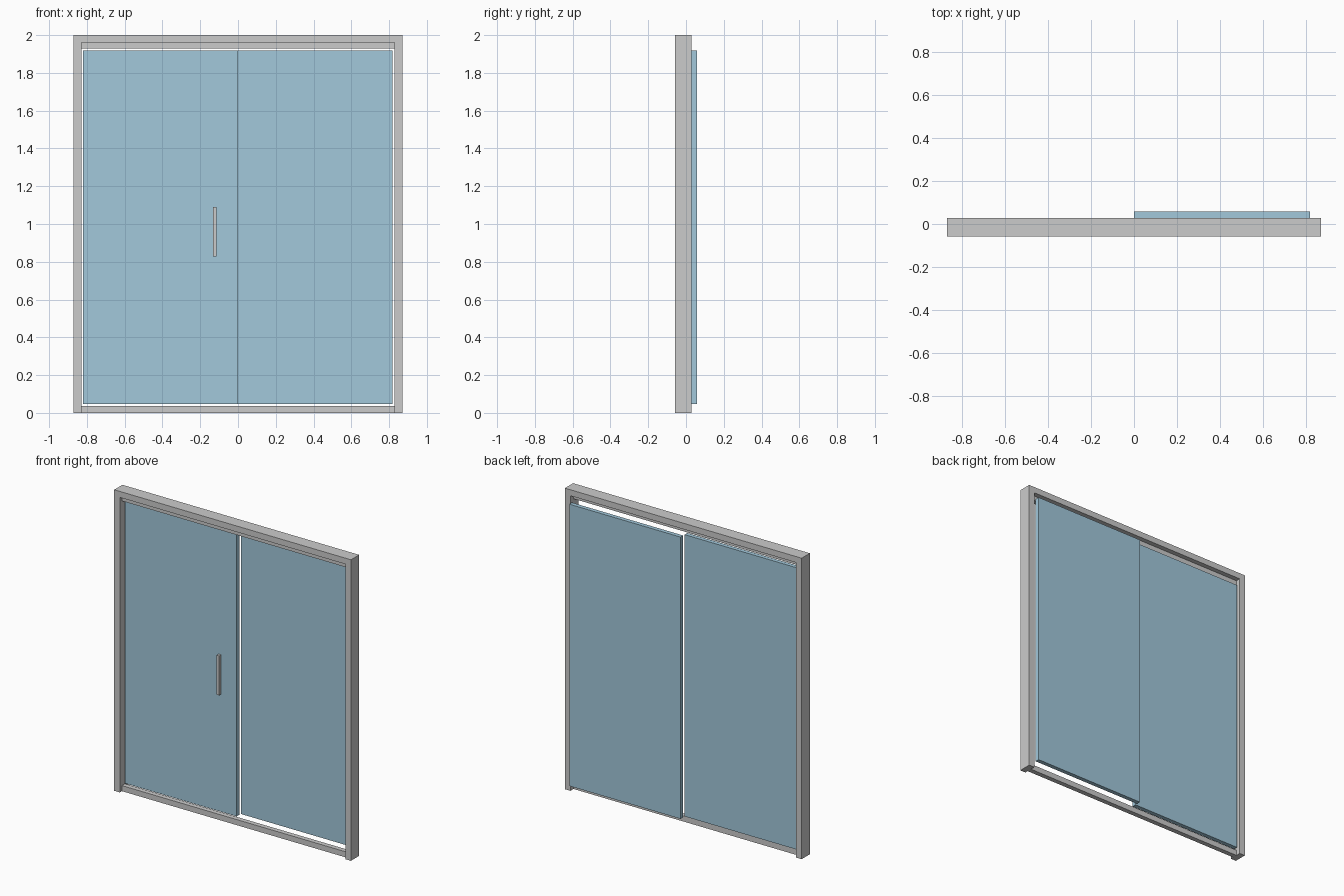
import bpy, bmesh
from mathutils import Matrix, Vector

if "Cube" in bpy.data.objects:
    bpy.data.objects.remove(bpy.data.objects["Cube"])


def box(name, lo, hi, mat=None):
    lo, hi = Vector(lo), Vector(hi)
    bm = bmesh.new()
    size = hi - lo
    bmesh.ops.create_cube(bm, size=1, matrix=Matrix.Diagonal((*size, 1)))
    me = bpy.data.meshes.new(name)
    bm.to_mesh(me)
    bm.free()
    ob = bpy.data.objects.new(name, me)
    ob.location = (lo + hi) / 2
    bpy.context.collection.objects.link(ob)
    if mat:
        me.materials.append(mat)
    return ob


glass = bpy.data.materials.new("glass")
glass.diffuse_color = (0.36, 0.58, 0.71, 1)
glass.use_nodes = True
glass.node_tree.nodes["Principled BSDF"].inputs["Base Color"].default_value = glass.diffuse_color

W, IN = 0.87, 0.829             # outer and inner half widths
FRONT, BACK = -0.057, 0.029     # frame depth

# Frame: two jambs and a header
for side, s in (("left", -1), ("right", 1)):
    xs = sorted((s * W, s * IN))
    box(side + "_jamb", (xs[0], FRONT, 0), (xs[1], BACK, 1.96))
box("header", (-W, FRONT, 1.96), (W, BACK, 2))

# Sliding tracks, recessed inside the frame
for name, z0, z1 in (("top_track", 1.928, 1.96), ("bottom_track", 0, 0.037)):
    box(name, (-IN, -0.035, z0), (IN, -0.003, z1))

# Glass panels: sliding in the frame, fixed behind it
box("sliding_panel", (-0.82, -0.014, 0.046), (0, 0.014, 1.918), glass)
box("fixed_panel", (0, BACK, 0.046), (0.818, 0.057, 1.918), glass)

# Pull handle on the sliding panel
box("handle", (-0.132, -0.036, 0.828), (-0.114, -0.014, 1.09))
